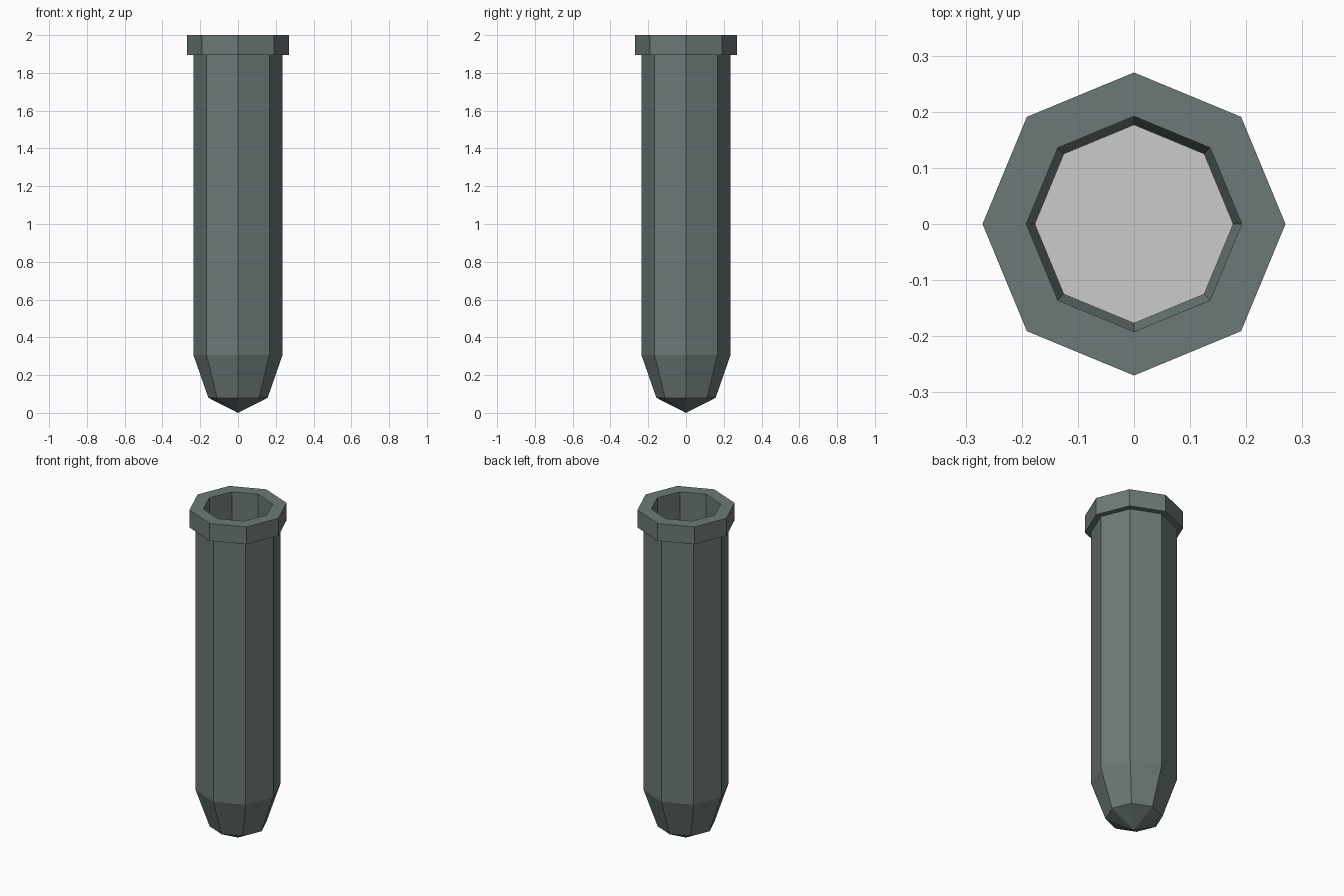
import bpy, bmesh, math

if "Cube" in bpy.data.objects:
    bpy.data.objects.remove(bpy.data.objects["Cube"])

SIDES = 8


def lathe(name, profile, color=None):
    """Spin a (radius, z) profile around z; radius 0 gives a single pole point."""
    bm = bmesh.new()
    rings = []
    for r, z in profile:
        if r == 0:
            rings.append([bm.verts.new((0, 0, z))] * SIDES)
        else:
            rings.append([bm.verts.new((r * math.cos(math.tau * i / SIDES),
                                        r * math.sin(math.tau * i / SIDES), z))
                          for i in range(SIDES)])
    for a, b in zip(rings, rings[1:]):
        for i in range(SIDES):
            j = (i + 1) % SIDES
            bm.faces.new(list(dict.fromkeys((a[i], a[j], b[j], b[i]))))
    bmesh.ops.recalc_face_normals(bm, faces=bm.faces)
    mesh = bpy.data.meshes.new(name)
    bm.to_mesh(mesh)
    bm.free()
    obj = bpy.data.objects.new(name, mesh)
    bpy.context.collection.objects.link(obj)
    if color:
        mat = bpy.data.materials.new(name + "_material")
        mat.diffuse_color = (*color, 1)
        mat.use_nodes = True
        mat.node_tree.nodes["Principled BSDF"].inputs["Base Color"].default_value = mat.diffuse_color
        mesh.materials.append(mat)
    return obj


# Hollow tube: pointed bottom, tapered foot, straight body, rim, inner wall
lathe("tube", [(0, 0), (0.157, 0.08), (0.236, 0.307), (0.236, 1.895),
               (0.27, 1.895), (0.27, 2.0), (0.192, 2.0),
               (0.192, 0.32), (0.125, 0.12), (0, 0.05)],
      (0.15, 0.19, 0.185))

# Contents filling the lower part of the tube
lathe("liquid", [(0, 0.07), (0.11, 0.13), (0.177, 0.33), (0.177, 1.2), (0, 1.2)])
